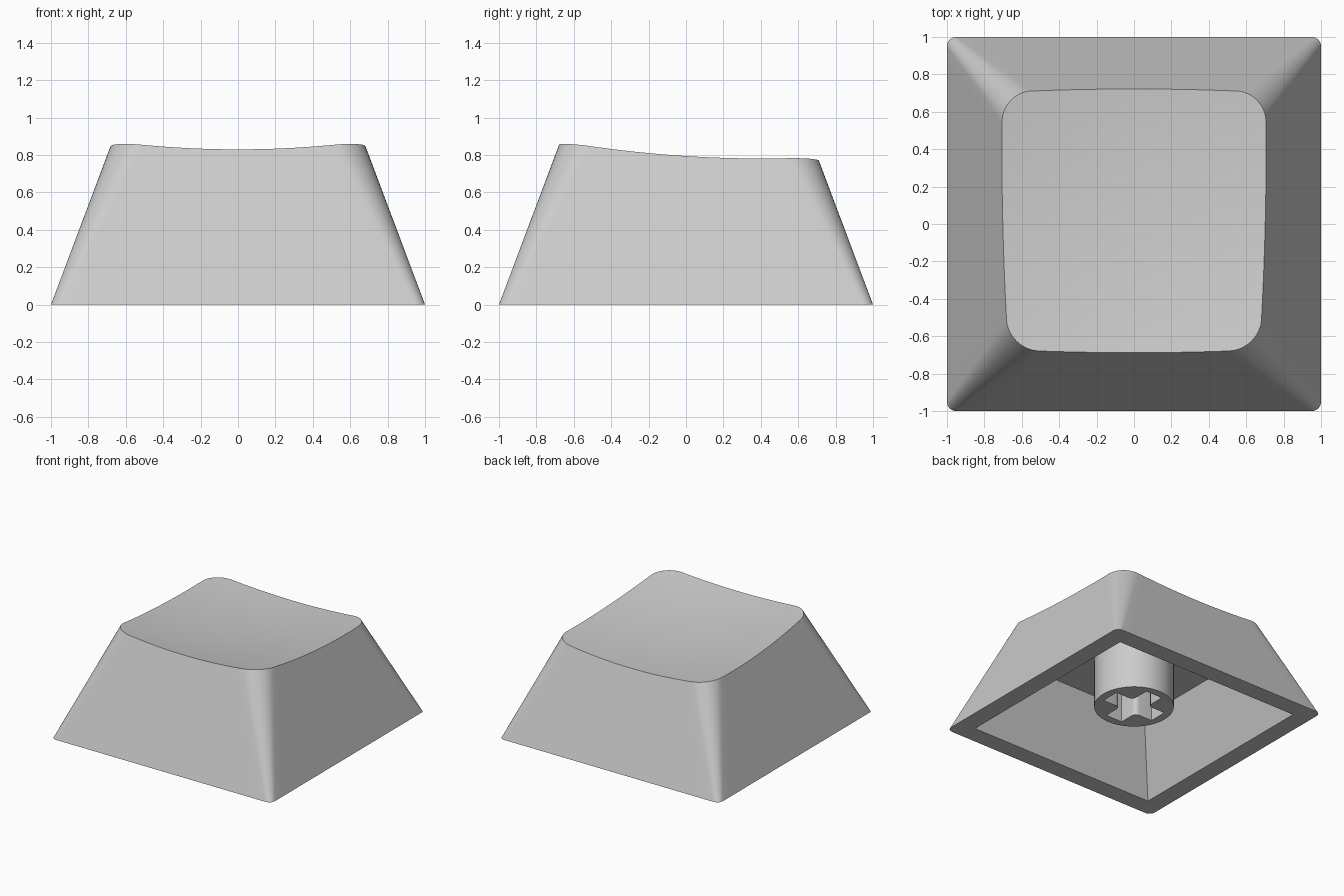
import bpy, bmesh, math
from mathutils import Vector

default = bpy.data.objects.get("Cube")
if default:
    bpy.data.objects.remove(default, do_unlink=True)

SLOPE = 0.376        # inward lean of every wall per unit of height
CEILING = 0.56       # height of the flat underside
INNER = 0.85         # half width of the cavity opening
ARC, SIDE, ROWS, RINGS = 10, 20, 4, 14

plastic = bpy.data.materials.new("grey plastic")
plastic.use_nodes = True
grey = (0.6, 0.6, 0.6, 1)
plastic.diffuse_color = grey
plastic.node_tree.nodes["Principled BSDF"].inputs["Base Color"].default_value = grey


def finish(name, bm):
    """Turn a bmesh into a named, smooth shaded object."""
    bmesh.ops.recalc_face_normals(bm, faces=bm.faces)
    mesh = bpy.data.meshes.new(name)
    bm.to_mesh(mesh)
    bm.free()
    mesh.materials.append(plastic)
    obj = bpy.data.objects.new(name, mesh)
    bpy.context.collection.objects.link(obj)
    bpy.ops.object.select_all(action="DESELECT")
    obj.select_set(True)
    bpy.context.view_layer.objects.active = obj
    bpy.ops.object.shade_smooth_by_angle(angle=math.radians(30))
    return obj


def add_loop(bm, points):
    return [bm.verts.new(p) for p in points]


def bridge(bm, a, b):
    """Join two loops of equal length with quads."""
    n = len(a)
    for i in range(n):
        j = (i + 1) % n
        bm.faces.new((a[i], a[j], b[j], b[i]))


def fill_between(bm, *loops):
    """Fill the flat area between an outer loop and a hole."""
    edges = []
    for lp in loops:
        for i, v in enumerate(lp):
            w = lp[(i + 1) % len(lp)]
            edges.append(bm.edges.get((v, w)) or bm.edges.new((v, w)))
    bmesh.ops.triangle_fill(bm, edges=edges, use_beauty=True, normal=(0, 0, -1))


def dish(x, y):
    """Height of the scooped top."""
    return 0.745 + 0.1 * x * x - 0.067 * y + 0.082 * y * y


def wall_point(quarter, kind, t, z):
    """Point on the tapering rounded-square wall at height z."""
    half = 1 - SLOPE * z
    r = 0.05 + 0.14 * z
    c = half - r
    if kind == "arc":
        a = t * math.pi / 2
        x, y = c + r * math.cos(a), c + r * math.sin(a)
    else:
        x, y = c - 2 * c * t, half
    for _ in range(quarter):
        x, y = -y, x
    return Vector((x, y, z))


# Shell: outline parameters around the wall
outline = []
for q in range(4):
    outline += [(q, "arc", i / ARC) for i in range(ARC)]
    outline += [(q, "side", i / SIDE) for i in range(SIDE)]

# Upper edge, where the walls meet the dish
rim = []
for key in outline:
    z = 0.8
    for _ in range(12):
        p = wall_point(*key, z)
        z = dish(p.x, p.y)
    rim.append(wall_point(*key, z))
base = [wall_point(*key, 0) for key in outline]

bm = bmesh.new()
bottom = add_loop(bm, base)
previous = bottom
for row in range(1, ROWS + 1):
    current = add_loop(bm, [b.lerp(t, row / ROWS) for b, t in zip(base, rim)])
    bridge(bm, previous, current)
    previous = current

# Scooped top in shrinking rings
for ring in range(1, RINGS):
    s = 1 - ring / RINGS
    current = add_loop(bm, [(p.x * s, p.y * s, dish(p.x * s, p.y * s)) for p in rim])
    bridge(bm, previous, current)
    previous = current
centre = bm.verts.new((0, 0, dish(0, 0)))
for i, v in enumerate(previous):
    bm.faces.new((v, previous[(i + 1) % len(previous)], centre))

# Cavity with flat walls and ceiling
corners = [(1, 1), (-1, 1), (-1, -1), (1, -1)]
top_half = INNER - SLOPE * CEILING
opening = add_loop(bm, [(x * INNER, y * INNER, 0) for x, y in corners])
ceiling = add_loop(bm, [(x * top_half, y * top_half, CEILING) for x, y in corners])
bridge(bm, opening, ceiling)
bm.faces.new(ceiling)
fill_between(bm, bottom, opening)
finish("keycap_shell", bm)

# Stem: round post with a cross socket
STEM_LOW, RADIUS, SEGMENTS = 0.13, 0.3, 64
ARM, HALF_W, FILLET = 0.235, 0.075, 0.04
cross = []
for q in range(4):
    pts = [(ARM, -HALF_W), (ARM, HALF_W)]
    c = HALF_W + FILLET
    for i in range(5):
        a = math.pi * (1.5 - i / 8)
        pts.append((c + FILLET * math.cos(a), c + FILLET * math.sin(a)))
    for x, y in pts:
        for _ in range(q):
            x, y = -y, x
        cross.append((x, y))
circle = [(RADIUS * math.cos(i * math.tau / SEGMENTS),
           RADIUS * math.sin(i * math.tau / SEGMENTS)) for i in range(SEGMENTS)]

bm = bmesh.new()
outer_low, outer_high = (add_loop(bm, [(x, y, z) for x, y in circle])
                         for z in (STEM_LOW, CEILING + 0.01))
socket_low, socket_high = (add_loop(bm, [(x, y, z) for x, y in cross])
                           for z in (STEM_LOW, CEILING - 0.01))
bridge(bm, outer_low, outer_high)
bridge(bm, socket_low, socket_high)
bm.faces.new(outer_high)
bm.faces.new(socket_high)
fill_between(bm, outer_low, socket_low)
finish("stem", bm)
